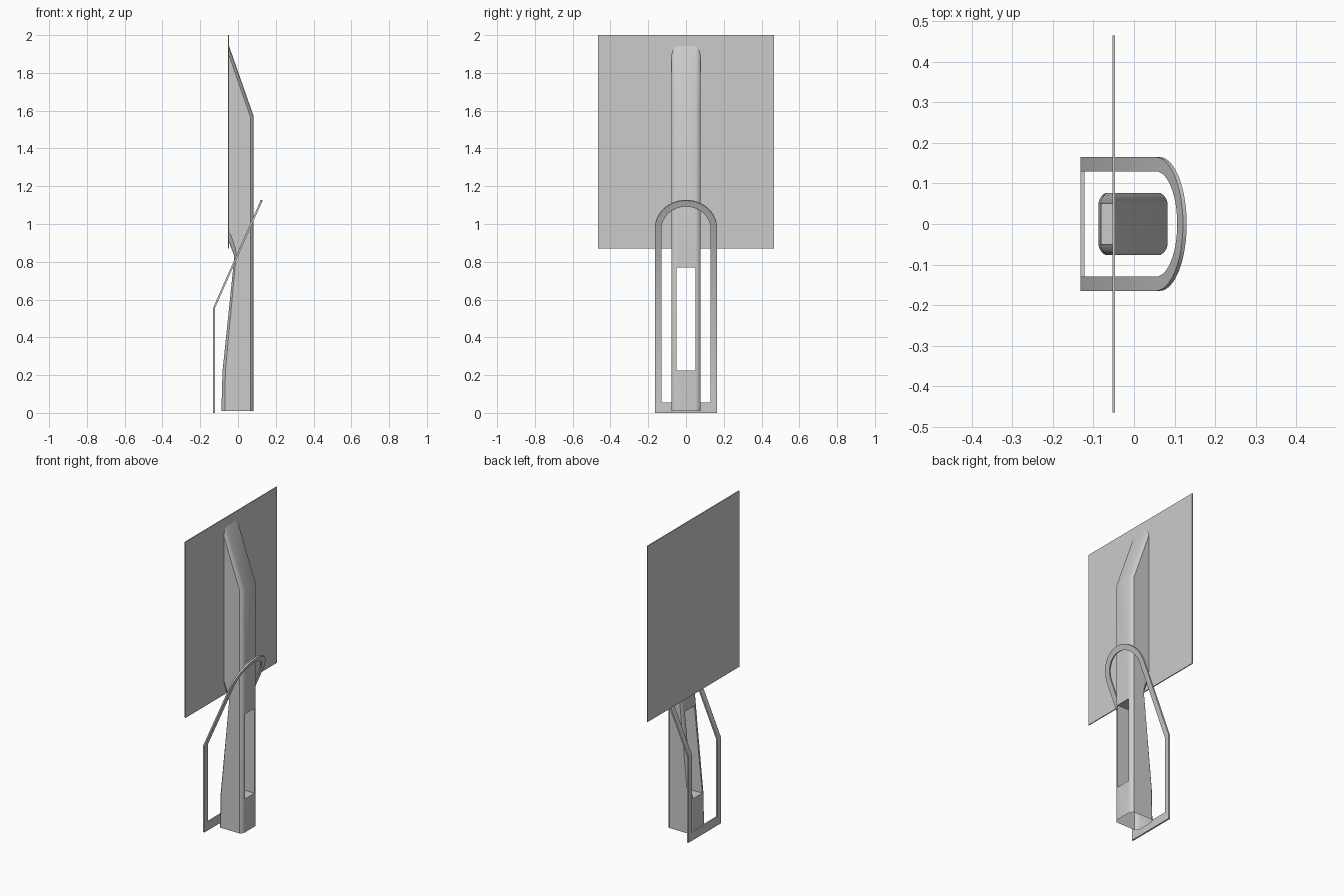
import bpy, bmesh, math

if "Cube" in bpy.data.objects:
    bpy.data.objects.remove(bpy.data.objects["Cube"])


def make_object(name, verts, faces):
    mesh = bpy.data.meshes.new(name)
    mesh.from_pydata(verts, [], faces)
    bm = bmesh.new()
    bm.from_mesh(mesh)
    bmesh.ops.recalc_face_normals(bm, faces=bm.faces)
    bm.to_mesh(mesh)
    bm.free()
    ob = bpy.data.objects.new(name, mesh)
    bpy.context.collection.objects.link(ob)
    return ob


def activate(ob):
    bpy.ops.object.select_all(action='DESELECT')
    ob.select_set(True)
    bpy.context.view_layer.objects.active = ob


def smooth(ob):
    activate(ob)
    bpy.ops.object.shade_smooth_by_angle(angle=math.radians(30))


def box(name, lo, hi):
    bpy.ops.mesh.primitive_cube_add(size=1, location=[(a + b) / 2 for a, b in zip(lo, hi)])
    ob = bpy.context.object
    ob.name = name
    ob.scale = [b - a for a, b in zip(lo, hi)]
    bpy.ops.object.transform_apply(location=False, rotation=False, scale=True)
    return ob


# Thin display panel
box("panel", (-0.053, -0.465, 0.87), (-0.047, 0.465, 2.0))

# Spine: side profile lofted across y, with rounded long edges
outer = [(-0.088, 0.01), (-0.082, 0.22), (-0.021, 0.81), (-0.021, 0.835),
         (-0.05, 0.91), (-0.05, 1.95), (0.083, 1.57), (0.083, 0.01)]
inner = [(-0.070, 0.01), (-0.067, 0.22), (-0.010, 0.83), (-0.013, 0.87),
         (-0.05, 0.975), (-0.05, 1.90), (0.065, 1.57), (0.065, 0.01)]
half = [(0.077, 0.0), (0.070, 0.5), (0.061, 0.85), (0.050, 1.0)]
layers = [(-y, t) for y, t in half] + half[::-1]
n = len(outer)
verts = [(a[0] + (b[0] - a[0]) * t, y, a[1] + (b[1] - a[1]) * t)
         for y, t in layers for a, b in zip(inner, outer)]
faces = [(k * n + i, k * n + (i + 1) % n, (k + 1) * n + (i + 1) % n, (k + 1) * n + i)
         for k in range(len(layers) - 1) for i in range(n)]
faces += [tuple(range(n)), tuple(range((len(layers) - 1) * n, len(layers) * n))]
spine = make_object("spine", verts, faces)

# Window through the lower spine
cutter = box("window_cutter", (-0.3, -0.049, 0.225), (0.3, 0.049, 0.77))
cutter.hide_render = True
mod = spine.modifiers.new("window", 'BOOLEAN')
mod.operation = 'DIFFERENCE'
mod.solver = 'EXACT'
mod.object = cutter
activate(spine)
bpy.ops.object.modifier_apply(modifier=mod.name)
bpy.data.objects.remove(cutter)

# Open underside of the spine
bm = bmesh.new()
bm.from_mesh(spine.data)
bottom = [f for f in bm.faces if f.calc_center_median().z < 0.02 and abs(f.normal.z) > 0.9]
bmesh.ops.delete(bm, geom=bottom, context='FACES')
bm.to_mesh(spine.data)
bm.free()
smooth(spine)

# Bent support frame: flat arch loop, upper part leaning forward
BEND = 0.555
SLOPE = 0.252 / 0.57
STRETCH = math.hypot(1, SLOPE)


def loop(r, base):
    steps = 24
    pts = [(r, base), (r, BEND)]
    pts += [(r * math.cos(math.pi * i / steps),
             0.975 + r * math.sin(math.pi * i / steps) / STRETCH) for i in range(steps + 1)]
    pts += [(-r, BEND), (-r, base)]
    return [(-0.127 + max(0, z - BEND) * SLOPE, y, z) for y, z in pts]


rim, hole = loop(0.165, 0.0), loop(0.13, 0.055)
m = len(rim)
frame = make_object("support_frame", rim + hole,
                    [(i, (i + 1) % m, m + (i + 1) % m, m + i) for i in range(m)])
mod = frame.modifiers.new("thickness", 'SOLIDIFY')
mod.thickness = 0.01
mod.offset = 0
activate(frame)
bpy.ops.object.modifier_apply(modifier=mod.name)
smooth(frame)
